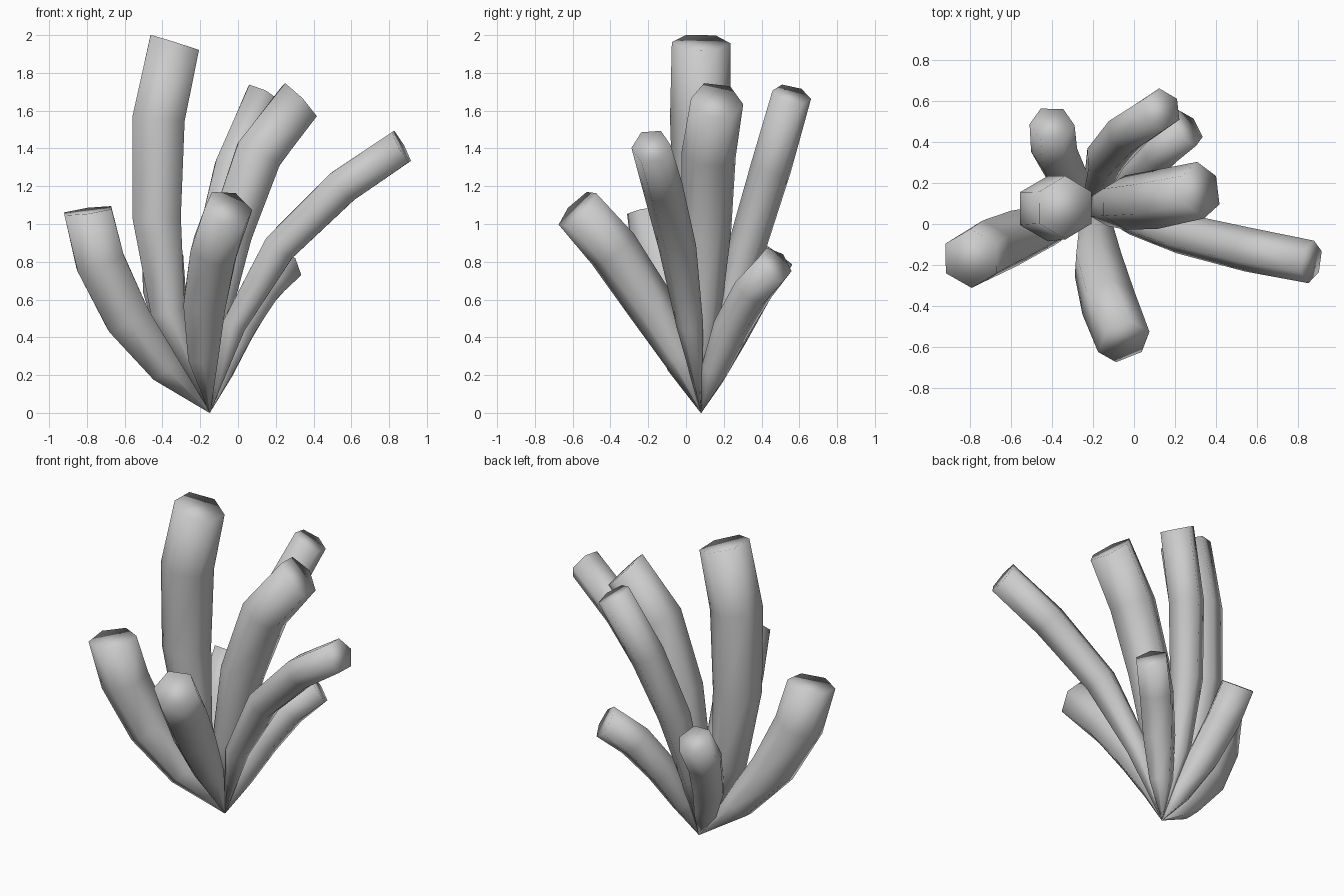
import bpy, bmesh, math
from mathutils import Vector

if "Cube" in bpy.data.objects:
    bpy.data.objects.remove(bpy.data.objects["Cube"])

BASE = Vector((-0.15, 0.08, 0.003))
SIDES = 6
TAPER = [0.025, 0.68, 0.95, 1.03, 1.0]   # tube widens from a near-point to full width


def tube(name, radius, points, axis='Y'):
    """Hexagonal tube growing from the shared base through four ring centres."""
    path = [BASE] + [Vector(p) for p in points]
    segs = [(b - a).normalized() for a, b in zip(path, path[1:])]
    # ring directions, continuing the bend past both ends
    dirs = [segs[0] * 1.5 - segs[1] * 0.5]
    dirs += [a + b for a, b in zip(segs, segs[1:])]
    dirs.append(segs[-1] * 1.5 - segs[-2] * 0.5)
    ref = Vector((0, 1, 0)) if axis == 'Y' else Vector((1, 0, 0))
    bm = bmesh.new()
    prev = None
    for centre, t, scale in zip(path, dirs, TAPER):
        t = t.normalized()
        u = (ref - t * ref.dot(t)).normalized()
        v = t.cross(u)
        r = radius * scale
        ring = []
        for k in range(SIDES):
            a = 2 * math.pi * k / SIDES
            ring.append(bm.verts.new(centre + r * (math.cos(a) * u + math.sin(a) * v)))
        if prev:
            for k in range(SIDES):
                n = (k + 1) % SIDES
                bm.faces.new((prev[k], prev[n], ring[n], ring[k]))
        else:
            bm.faces.new(ring[::-1])
        prev = ring
    bm.faces.new(prev)
    bmesh.ops.recalc_face_normals(bm, faces=bm.faces)
    for f in bm.faces:
        f.smooth = True          # soft rounded look, including the flat tips
    me = bpy.data.meshes.new(name)
    bm.to_mesh(me)
    bm.free()
    bpy.context.collection.objects.link(bpy.data.objects.new(name, me))


# Tubes of the cluster
tube("tall_tube", 0.155,
     [(-0.37, 0.08, 0.53), (-0.43, 0.08, 1.03), (-0.42, 0.075, 1.56), (-0.335, 0.08, 1.96)])
tube("left_tube", 0.145,
     [(-0.39, 0.0, 0.24), (-0.585, -0.07, 0.50), (-0.73, -0.13, 0.80), (-0.795, -0.168, 1.07)])
tube("front_tube", 0.135,
     [(-0.185, -0.035, 0.30), (-0.175, -0.2, 0.59), (-0.125, -0.385, 0.865), (-0.05, -0.575, 1.08)])
tube("right_thick_tube", 0.14,
     [(-0.13, 0.085, 0.48), (-0.04, 0.105, 0.95), (0.11, 0.12, 1.37), (0.325, 0.165, 1.65)])
tube("back_tall_tube", 0.105,
     [(-0.18, 0.195, 0.43), (-0.14, 0.32, 0.87), (-0.03, 0.45, 1.30), (0.135, 0.56, 1.685)])
tube("right_long_tube", 0.105,
     [(-0.02, 0.02, 0.465), (0.22, -0.045, 0.875), (0.555, -0.125, 1.20), (0.865, -0.185, 1.41)])
tube("back_right_tube", 0.105,
     [(-0.085, 0.15, 0.225), (0.005, 0.24, 0.45), (0.122, 0.355, 0.65), (0.258, 0.47, 0.785)])
tube("back_left_tube", 0.11,
     [(-0.24, 0.14, 0.2), (-0.33, 0.24, 0.42), (-0.39, 0.36, 0.65), (-0.4, 0.485, 0.84)], 'X')
